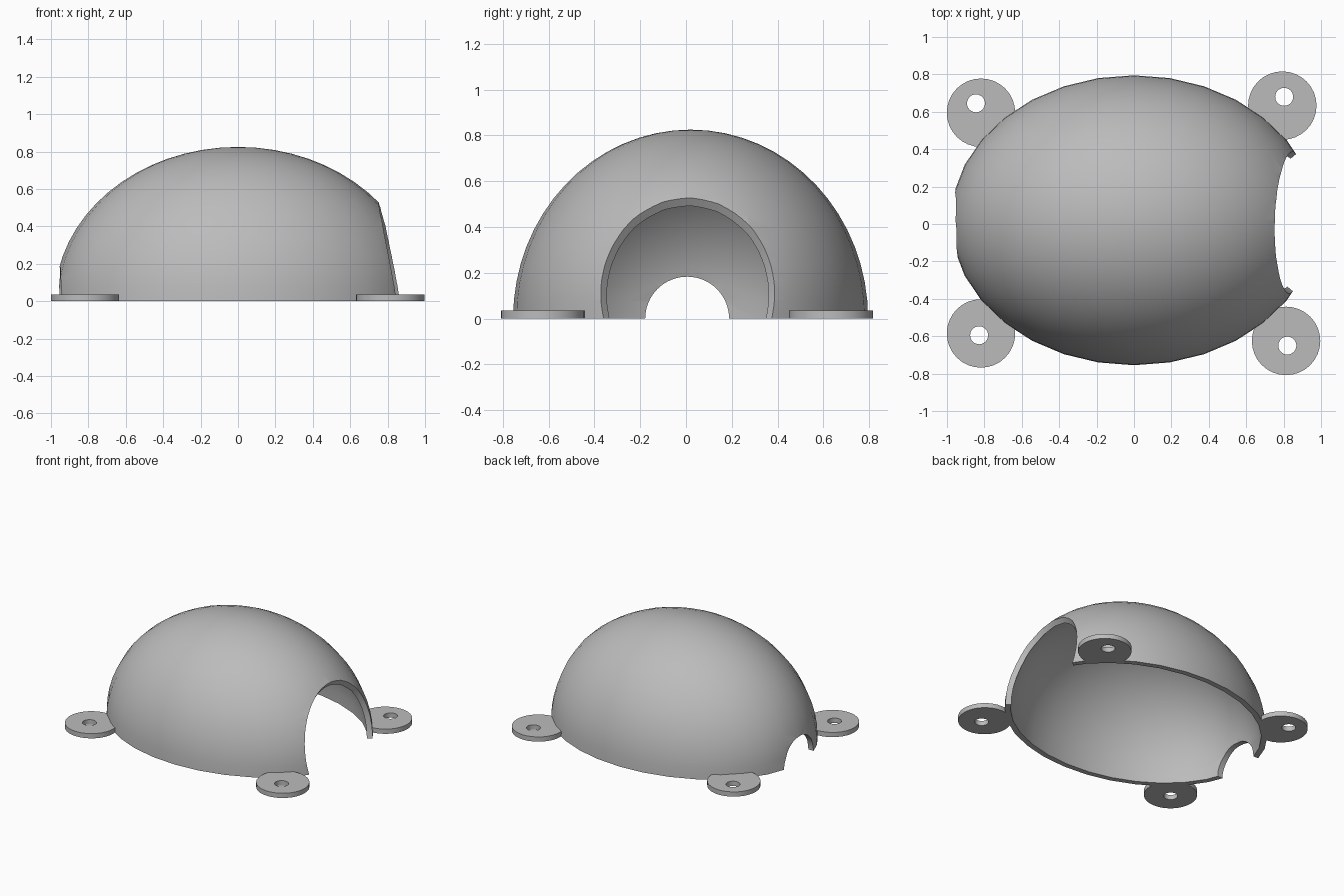
import bpy, bmesh, math
from mathutils import Vector, Matrix

if "Cube" in bpy.data.objects:
    bpy.data.objects.remove(bpy.data.objects["Cube"], do_unlink=True)

WALL = 0.04
RADII = Vector((0.98, 0.775, 0.825))
CENTRE = Vector((0, 0.02, 0))

grey = bpy.data.materials.new("plain grey")
grey.use_nodes = True
grey.diffuse_color = (0.5, 0.5, 0.5, 1)
grey.node_tree.nodes["Principled BSDF"].inputs["Base Color"].default_value = grey.diffuse_color


def finish(bm, name):
    bmesh.ops.recalc_face_normals(bm, faces=bm.faces[:])
    mesh = bpy.data.meshes.new(name)
    bm.to_mesh(mesh)
    bm.free()
    obj = bpy.data.objects.new(name, mesh)
    bpy.context.collection.objects.link(obj)
    mesh.materials.append(grey)
    return obj


def ellipsoid(name, radii, half=False):
    bm = bmesh.new()
    bmesh.ops.create_uvsphere(
        bm, u_segments=32, v_segments=32, radius=1,
        matrix=Matrix.Translation(CENTRE) @ Matrix.Diagonal((*radii, 1)))
    if half:
        bmesh.ops.bisect_plane(bm, geom=bm.verts[:] + bm.edges[:] + bm.faces[:], dist=1e-4,
                               plane_co=(0, 0, 0), plane_no=(0, 0, 1), clear_inner=True)
        rim = [e for e in bm.edges if e.is_boundary]
        bmesh.ops.holes_fill(bm, edges=rim, sides=0)
    return finish(bm, name)


def cylinder(name, radius, depth, matrix, sides=32):
    bm = bmesh.new()
    bmesh.ops.create_cone(bm, cap_ends=True, segments=sides, radius1=radius,
                          radius2=radius, depth=depth, matrix=matrix)
    return finish(bm, name)


def mouth_cutter():
    # Flared cutter: a leaning oval ring scaled towards a point inside the dome
    apex = Vector((0.42, 0, 0))
    bm = bmesh.new()
    for scale in (0.7, 1.6):
        for i in range(64):
            a = math.tau * i / 64
            y, z = 0.38 * math.cos(a), 0.1 + 0.43 * math.sin(a)
            ring = Vector((0.755 + 0.2 * (0.53 - z), y, z))
            bm.verts.new(apex + (ring - apex) * scale)
    bmesh.ops.convex_hull(bm, input=bm.verts[:])
    return finish(bm, "mouth_cutter")


def cut(obj, cutters):
    for cutter in cutters:
        mod = obj.modifiers.new("cut", 'BOOLEAN')
        mod.operation = 'DIFFERENCE'
        mod.solver = 'EXACT'
        mod.object = cutter
    bpy.context.view_layer.update()
    result = bpy.data.meshes.new_from_object(
        obj.evaluated_get(bpy.context.evaluated_depsgraph_get()))
    obj.modifiers.clear()
    obj.data = result
    bpy.ops.object.select_all(action='DESELECT')
    obj.select_set(True)
    bpy.context.view_layer.objects.active = obj
    bpy.ops.object.shade_smooth_by_angle(angle=math.radians(30))


# Hollow dome with a large mouth and a small rear opening
inside = ellipsoid("inside_cutter", RADII - Vector((WALL, WALL, WALL)))
mouth = mouth_cutter()
rear = cylinder("rear_cutter", 0.183, 0.8,
                Matrix.Translation((-0.95, 0.005, 0)) @ Matrix.Rotation(math.pi / 2, 4, 'Y'), 64)
dome = ellipsoid("dome_shell", RADII, half=True)
cut(dome, [inside, mouth, rear])

# Round mounting tabs: disc centre and screw hole centre
tabs = {
    "front_left_tab": ((0.813, -0.625), (0.82, -0.65)),
    "front_right_tab": ((-0.818, -0.585), (-0.828, -0.595)),
    "back_left_tab": ((0.793, 0.633), (0.803, 0.68)),
    "back_right_tab": ((-0.818, 0.595), (-0.845, 0.645)),
}
helpers = [inside, mouth, rear]
for name, (disc, hole) in tabs.items():
    tab = cylinder(name, 0.183, 0.036, Matrix.Translation((*disc, 0.018)))
    drill = cylinder(name + "_drill", 0.048, 0.2, Matrix.Translation((*hole, 0)))
    cut(tab, [inside, drill])
    helpers.append(drill)

# Remove the cutters now that the cuts are applied
for helper in helpers:
    bpy.data.objects.remove(helper, do_unlink=True)
